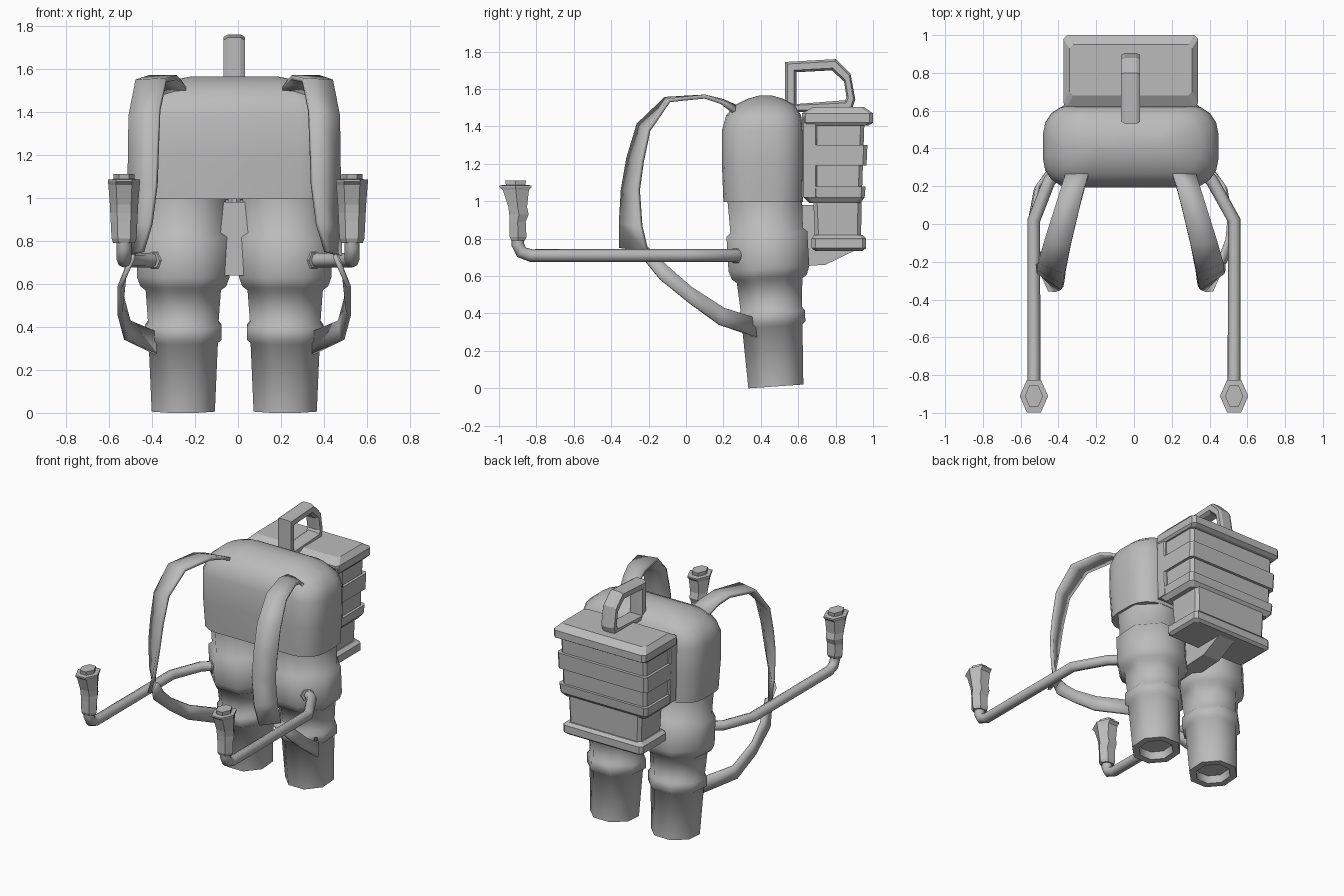
import bpy, bmesh, math
from mathutils import Vector

if "Cube" in bpy.data.objects:
    bpy.data.objects.remove(bpy.data.objects["Cube"])

CX = -0.0175  # symmetry plane of the pack body
grey = bpy.data.materials.new("plain grey")
grey.diffuse_color = (0.5, 0.5, 0.5, 1)
grey.use_nodes = True
grey.node_tree.nodes["Principled BSDF"].inputs["Base Color"].default_value = grey.diffuse_color


def finish(name, bm, angle):
    bmesh.ops.recalc_face_normals(bm, faces=bm.faces)
    me = bpy.data.meshes.new(name)
    bm.to_mesh(me)
    bm.free()
    me.materials.append(grey)
    if angle:
        me.shade_smooth()
        me.set_sharp_from_angle(angle=math.radians(angle))
    ob = bpy.data.objects.new(name, me)
    bpy.context.collection.objects.link(ob)
    return ob


def loft(name, rings, angle=0, loop=False):
    bm = bmesh.new()
    vs = [[bm.verts.new(p) for p in r] for r in rings]
    n = len(vs[0])
    pairs = list(zip(vs, vs[1:])) + ([(vs[-1], vs[0])] if loop else [])
    for a, b in pairs:
        for i in range(n):
            j = (i + 1) % n
            bm.faces.new((a[i], a[j], b[j], b[i]))
    if not loop:
        bm.faces.new(vs[0])
        bm.faces.new(vs[-1])
    return finish(name, bm, angle)


def rounded(hx, y0, y1, z, r, seg):
    # rounded rectangle in plan
    cy, hy = (y0 + y1) / 2, (y1 - y0) / 2
    r = min(r, hx * .95, hy * .95)
    out = []
    for q, (sx, sy) in enumerate(((1, 1), (-1, 1), (-1, -1), (1, -1))):
        for k in range(seg + 1):
            a = math.pi / 2 * (q + k / seg)
            out.append((CX + sx * (hx - r) + r * math.cos(a), cy + sy * (hy - r) + r * math.sin(a), z))
    return out


def block(name, levels, r=.02, seg=1, angle=0):
    return loft(name, [rounded(hx, y0, y1, z, r, seg) for z, hx, y0, y1 in levels], angle)


def tube(name, path, radii, n=8, angle=50):
    pts = [Vector(p) for p in path]
    rings, u, prev = [], None, None
    for i, p in enumerate(pts):
        a, b = pts[max(i - 1, 0)], pts[min(i + 1, len(pts) - 1)]
        t = ((p - a).normalized() + (b - p).normalized()).normalized()
        u = t.cross(Vector((0, 0, 1))).normalized() if u is None else prev.rotation_difference(t) @ u
        v, prev = t.cross(u), t
        r = radii[min(i, len(radii) - 1)]
        rings.append([p + r * (math.cos(2 * math.pi * k / n) * u + math.sin(2 * math.pi * k / n) * v)
                      for k in range(n)])
    return loft(name, rings, angle)


# Main rounded body
block("main_body", [(.995, .452, .2, .625), (1.2, .464, .192, .63), (1.38, .464, .192, .628),
                    (1.46, .44, .215, .615), (1.515, .375, .262, .58),
                    (1.548, .285, .33, .52), (1.565, .2, .39, .46)], r=.15, seg=4, angle=40)

# Twin thrusters: leaning octagonal profiles with two collars and a hollow nozzle
PROFILE = [(.06, .095), (.01, .105), (.01, .147), (.33, .161), (.345, .178), (.405, .178), (.425, .164),
           (.575, .175), (.595, .2), (.64, .216), (.825, .216), (.845, .194), (1.05, .2)]
for s, side in ((-1, "left"), (1, "right")):
    rings = []
    for z, h in PROFILE:
        R = h / math.cos(math.pi / 8)
        ring = []
        for k in range(8):
            a = math.pi / 8 + k * math.pi / 4
            dy = R * math.sin(a)
            ring.append((CX + s * .237 + R * math.cos(a), .481 - .059 * z + dy, z + .07 * dy))
        rings.append(ring)
    loft(side + "_thruster", rings, 50)

# Keel plate joining the thrusters and the rear pack
keel = [(.33, .64), (.745, .66), (.93, .75), (.85, .98), (.33, .98)]
loft("keel_plate", [[(CX + x, y, z) for y, z in keel] for x in (-.063, .063)])
block("keel_peg", [(.97, .03, .36, .5), (1.0, .03, .36, .5)])

# Rear pack: core, front block, slabs leaving two grooves, and lid
block("rear_pack_core", [(1.02, .325, .64, .94), (1.45, .335, .64, .955)])
block("rear_pack_front", [(1.02, .345, .62, .7), (1.45, .352, .62, .7)], r=.008)
block("rear_pack_bottom_slab", [(.99, .315, .66, .93), (1.02, .34, .63, .955), (1.08, .345, .625, .96)])
block("rear_pack_middle_slab", [(1.19, .347, .625, .965), (1.3, .35, .625, .97)])
block("rear_pack_lid", [(1.405, .345, .63, .975), (1.42, .357, .62, 1.0), (1.47, .357, .62, 1.0),
                        (1.505, .325, .68, .95)])

# Lower rear box and its flange
block("lower_box", [(.78, .275, .69, .935), (1.02, .285, .68, .94)])
block("lower_flange", [(.735, .29, .69, .945), (.75, .31, .672, .963), (.8, .31, .672, .963),
                       (.82, .285, .685, .945)])

# Carry handle: closed loop with chamfered section
outer = [(.53, 1.745), (.8, 1.76), (.88, 1.68), (.905, 1.545), (.88, 1.47), (.53, 1.48)]
inner = [(.59, 1.69), (.78, 1.7), (.845, 1.64), (.858, 1.555), (.85, 1.54), (.59, 1.52)]
section = [(-.05, .2), (-.05, .8), (-.03, 1), (.03, 1), (.05, .8), (.05, .2), (.03, 0), (-.03, 0)]
loft("carry_handle", [[(CX + x, o[0] + f * (i[0] - o[0]), o[1] + f * (i[1] - o[1])) for x, f in section]
                      for o, i in zip(outer, inner)], 0, loop=True)

# Control arms, collars and hexagonal grips
GRIP = [(.79, -.898, .05, .036), (.81, -.898, .058, .045), (.89, -.9, .062, .043), (.93, -.893, .064, .052),
        (.97, -.9, .066, .05), (1.06, -.91, .073, .07), (1.075, -.911, .075, .086), (1.085, -.911, .075, .086),
        (1.087, -.911, .048, .052), (1.112, -.911, .048, .056)]
for s, side in ((-1, "left"), (1, "right")):
    px = CX + s * .335
    tube(side + "_control_arm",
         [(px, .31, .71), (CX + s * .43, .23, .71), (s * .53, .02, .71), (s * .53, -.83, .71),
          (s * .53, -.88, .728), (s * .53, -.9, .77), (s * .53, -.9, .82)], [.034])
    tube(side + "_arm_collar", [(px - s * .03, .34, .71), (px + s * .025, .275, .71), (px + s * .04, .26, .71)],
         [.052, .052, .04], n=6, angle=0)
    loft(side + "_grip", [[(s * .53 + hx * math.cos(k * math.pi / 3),
                            cy + hy / .866 * math.sin(k * math.pi / 3), z) for k in range(6)]
                          for z, cy, hx, hy in GRIP])

# Harness straps as ribbons between an inner and an outer edge
UPPER = [((.19, .31, 1.485), (.32, .28, 1.46)), ((.225, .2, 1.535), (.35, .19, 1.53)),
         ((.25, .1, 1.56), (.38, .1, 1.56)),
         ((.3, -.11, 1.548), (.44, -.09, 1.54)), ((.33, -.255, 1.41), (.47, -.2, 1.38)),
         ((.338, -.31, 1.23), (.472, -.235, 1.21)), ((.345, -.34, 1.06), (.472, -.255, 1.06)),
         ((.37, -.352, .88), (.475, -.24, .87)), ((.41, -.352, .75), (.475, -.205, .73))]
LOWER = [((.45, -.2, .75), (.455, -.25, .72)), ((.495, -.08, .635), (.515, -.14, .585)),
         ((.505, .03, .54), (.515, .02, .455)), ((.475, .2, .43), (.485, .18, .34)),
         ((.32, .4, .365), (.33, .4, .265))]
for s, side in ((-1, "left"), (1, "right")):
    for part, edges in (("shoulder_strap", UPPER), ("lower_strap", LOWER)):
        bm = bmesh.new()
        rows = [[bm.verts.new((CX + s * (x - CX), y, z)) for x, y, z in pair] for pair in edges]
        for a, b in zip(rows, rows[1:]):
            bm.faces.new((a[0], a[1], b[1], b[0]))
        ob = finish(side + "_" + part, bm, 30)
        m = ob.modifiers.new("thickness", "SOLIDIFY")
        m.thickness, m.offset = .022, 0
